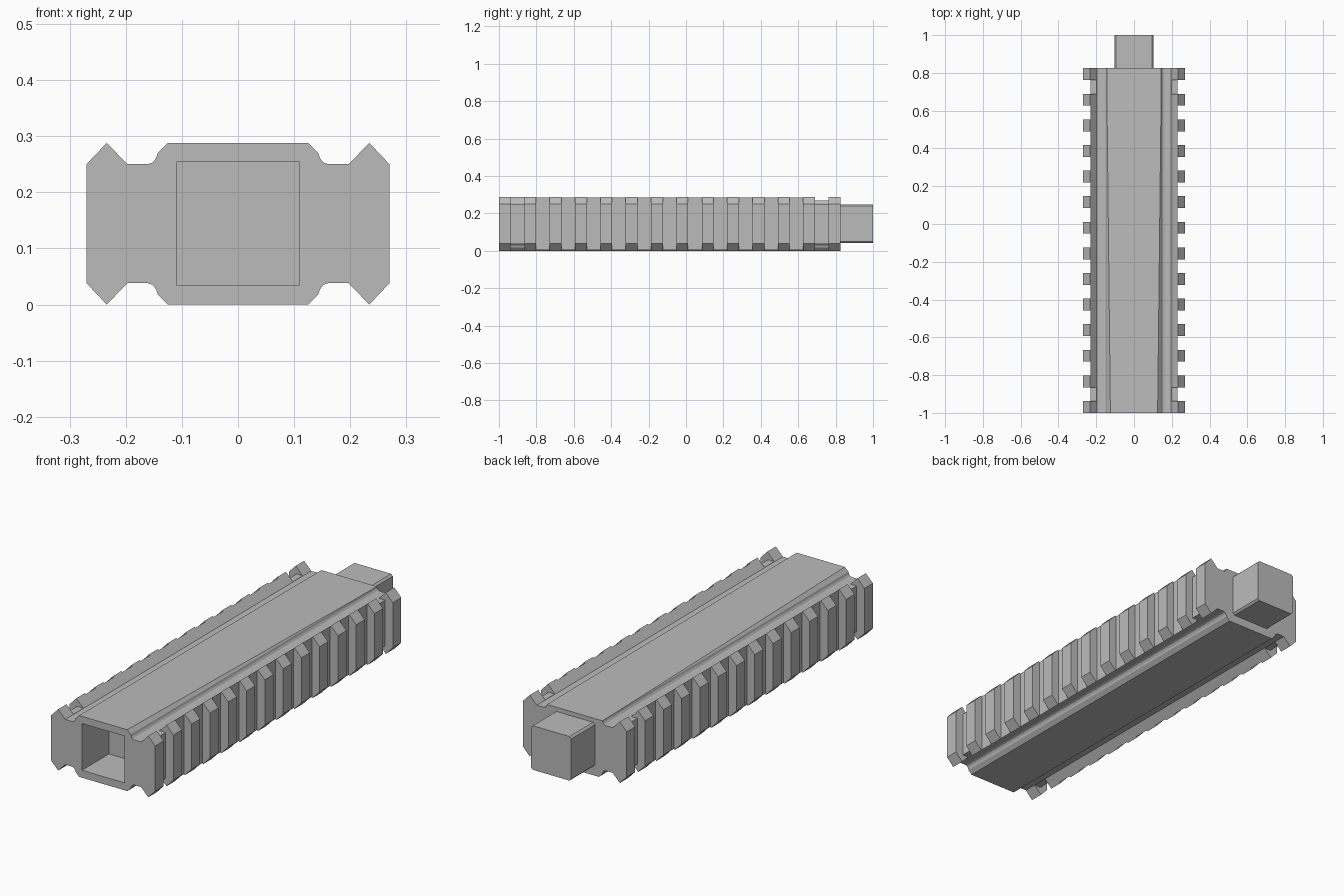
import bpy
import bmesh

old = bpy.data.objects.get("Cube")
if old:
    bpy.data.objects.remove(old, do_unlink=True)

grey = bpy.data.materials.new("plain_grey")
grey.use_nodes = True
grey.diffuse_color = (0.5, 0.5, 0.5, 1)
grey.node_tree.nodes["Principled BSDF"].inputs["Base Color"].default_value = (0.5, 0.5, 0.5, 1)

FRONT, BACK, HEIGHT = -1.0, 0.825, 0.288
TEETH, TOOTH = 14, 0.063
PITCH = (BACK - FRONT - TOOTH) / (TEETH - 1)


def add_prism(bm, points, depth):
    """Add a closed prism from 3D outline points, swept by a depth vector."""
    face = bm.faces.new([bm.verts.new(p) for p in points])
    swept = bmesh.ops.extrude_face_region(bm, geom=[face])["geom"]
    verts = [v for v in swept if isinstance(v, bmesh.types.BMVert)]
    bmesh.ops.translate(bm, verts=verts, vec=depth)


def add_box(bm, x, y, z):
    add_prism(bm, [(x[0], y[0], z[0]), (x[1], y[0], z[0]),
                   (x[1], y[0], z[1]), (x[0], y[0], z[1])], (0, y[1] - y[0], 0))


def make_object(name, bm):
    bmesh.ops.recalc_face_normals(bm, faces=bm.faces[:])
    mesh = bpy.data.meshes.new(name)
    bm.to_mesh(mesh)
    bm.free()
    mesh.materials.append(grey)
    obj = bpy.data.objects.new(name, mesh)
    bpy.context.collection.objects.link(obj)
    return obj


def cut(target, name, bm):
    """Subtract a cutter mesh and remove the cutter."""
    cutter = make_object(name, bm)
    cutter.hide_render = True
    mod = target.modifiers.new(name, "BOOLEAN")
    mod.operation = "DIFFERENCE"
    mod.solver = "EXACT"
    mod.object = cutter
    bpy.context.view_layer.objects.active = target
    bpy.ops.object.modifier_apply(modifier=mod.name)
    bpy.data.objects.remove(cutter, do_unlink=True)


# Rail body: one quarter of the section, mirrored twice
quarter = [(0.125, HEIGHT), (0.143, 0.270), (0.146, 0.261), (0.152, 0.253),
           (0.161, 0.25), (0.197, 0.25), (0.234, HEIGHT), (0.27, 0.25)]
right = quarter + [(x, HEIGHT - z) for x, z in reversed(quarter)]
section = right + [(-x, z) for x, z in reversed(right)]
bm = bmesh.new()
add_prism(bm, [(x, FRONT, z) for x, z in section], (0, BACK - FRONT, 0))
body = make_object("rail_body", bm)

# Gentle downward taper of the central top face
bm = bmesh.new()
add_prism(bm, [(-0.17, -1.1, 0.2891), (-0.17, 0.9, 0.2672),
               (-0.17, 0.9, 0.4), (-0.17, -1.1, 0.4)], (0.34, 0, 0))
cut(body, "top_taper", bm)

# Slots between the side teeth
gaps = [(FRONT + i * PITCH + TOOTH, FRONT + (i + 1) * PITCH) for i in range(TEETH - 1)]
bm = bmesh.new()
for gap in gaps:
    for x in ((0.23, 0.4), (-0.4, -0.23)):
        add_box(bm, x, gap, (-0.1, 0.4))
cut(body, "tooth_slots", bm)

# Notches through the ridges near both ends
bm = bmesh.new()
for gap in (gaps[0], gaps[-1]):
    for x in ((0.185, 0.3), (-0.3, -0.185)):
        add_box(bm, x, gap, (0.251, 0.4))
        add_box(bm, x, gap, (-0.1, HEIGHT - 0.251))
cut(body, "ridge_notches", bm)

# Square socket in the front end
bm = bmesh.new()
add_box(bm, (-0.11, 0.11), (-1.1, -0.8), (0.035, 0.254))
cut(body, "front_socket", bm)

# Matching plug on the back end, with chamfered long edges
w, c, low, high = 0.104, 0.009, 0.041, 0.248
plug = [(w, low + c), (w, high - c), (w - c, high), (c - w, high),
        (-w, high - c), (-w, low + c), (c - w, low), (w - c, low)]
bm = bmesh.new()
add_prism(bm, [(x, BACK - 0.01, z) for x, z in plug], (0, 1 - BACK + 0.01, 0))
make_object("back_plug", bm)
